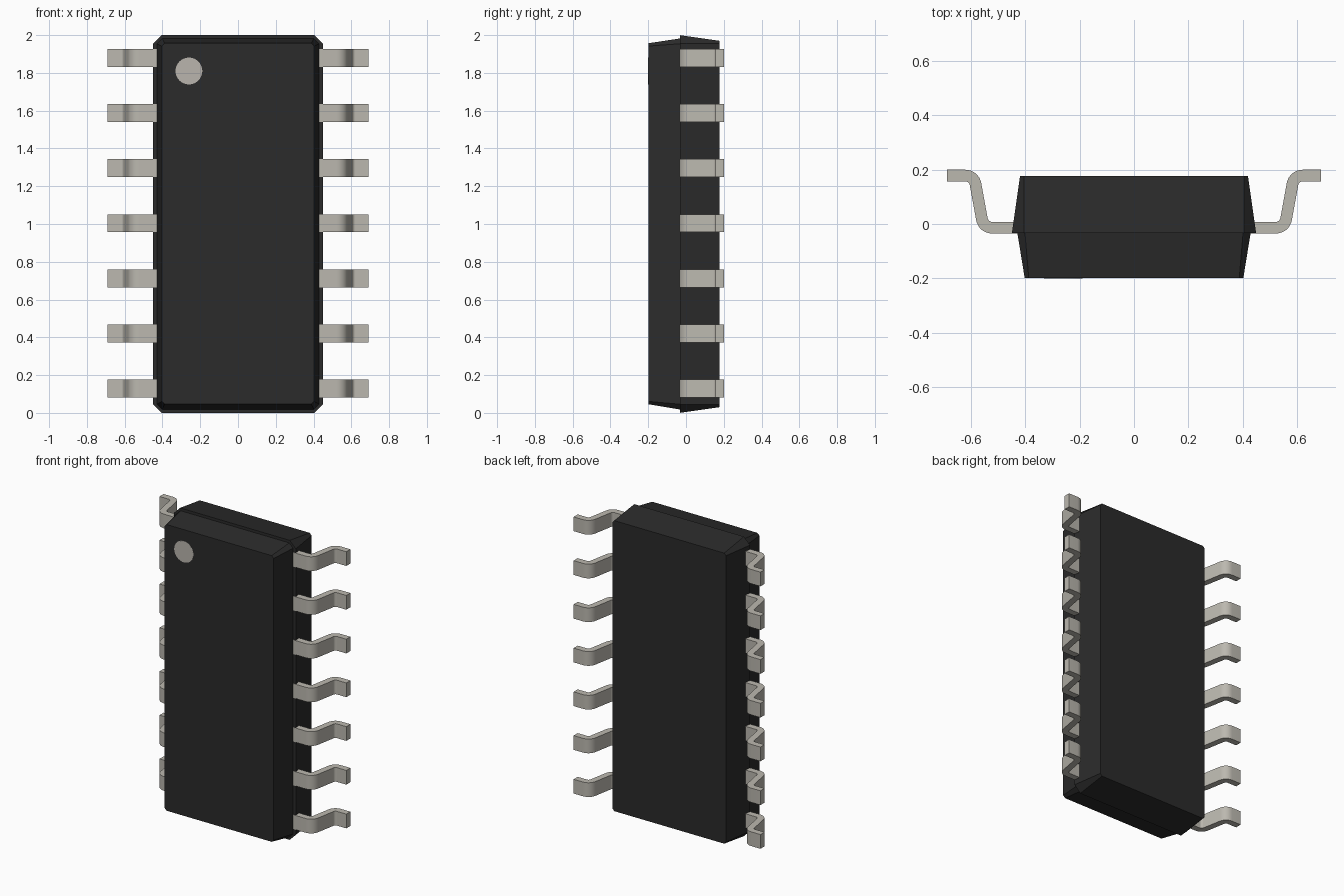
import bpy, bmesh, math
from mathutils import Vector

if "Cube" in bpy.data.objects:
    bpy.data.objects.remove(bpy.data.objects["Cube"])


def material(name, rgb):
    m = bpy.data.materials.new(name)
    m.diffuse_color = (*rgb, 1)
    m.use_nodes = True
    m.node_tree.nodes["Principled BSDF"].inputs["Base Color"].default_value = m.diffuse_color
    return m


BLACK = material("black_plastic", (0.024, 0.024, 0.024))
METAL = material("pale_metal", (0.50, 0.48, 0.43))
LABEL = material("pale_mark", (0.49, 0.46, 0.42))


def make_mesh(name, bm, mat):
    bmesh.ops.recalc_face_normals(bm, faces=bm.faces)
    me = bpy.data.meshes.new(name)
    bm.to_mesh(me)
    bm.free()
    me.materials.append(mat)
    return me


def add(name, me):
    ob = bpy.data.objects.new(name, me)
    bpy.context.collection.objects.link(ob)
    return ob


# Body: chamfered rectangles lofted from back to front, with a small ledge
def ring(bm, y, hx, z0, z1, c):
    pts = [(-hx + c, z0), (hx - c, z0), (hx, z0 + c), (hx, z1 - c),
           (hx - c, z1), (-hx + c, z1), (-hx, z1 - c), (-hx, z0 + c)]
    return [bm.verts.new((x, y, z)) for x, z in pts]


bm = bmesh.new()
rings = [ring(bm, 0.177, 0.42, 0.03, 1.97, 0.014),
         ring(bm, -0.033, 0.45, 0.0, 2.0, 0.045),
         ring(bm, -0.033, 0.43, 0.018, 1.982, 0.028),
         ring(bm, -0.199, 0.403, 0.046, 1.957, 0.015)]
for a, b in zip(rings, rings[1:]):
    for i in range(8):
        j = (i + 1) % 8
        bm.faces.new((a[i], a[j], b[j], b[i]))
bm.faces.new(rings[0])
bm.faces.new(rings[-1])
add("chip_body", make_mesh("chip_body", bm, BLACK))

# Pin one mark: thin disc on the front face
bm = bmesh.new()
bmesh.ops.create_cone(bm, cap_ends=True, segments=48, radius1=0.071,
                      radius2=0.071, depth=0.004)
dot = add("pin_one_mark", make_mesh("pin_one_mark", bm, LABEL))
dot.location = (-0.26, -0.1985, 1.81)
dot.rotation_euler.x = math.pi / 2


# Gull-wing lead: filleted centre line, offset both ways, extruded in z
def fillet(p, q, r, radius, steps=8):
    """Arc points and their left normals around corner q."""
    d1, d2 = (q - p).normalized(), (r - q).normalized()
    turn = math.atan2(d1.x * d2.y - d1.y * d2.x, d1.dot(d2))
    start = q - d1 * radius * math.tan(abs(turn) / 2)
    side = math.copysign(1, turn)
    n1 = Vector((-d1.y, d1.x))
    centre = start + n1 * side * radius
    out = []
    for i in range(steps + 1):
        a = turn * i / steps
        n = Vector((n1.x * math.cos(a) - n1.y * math.sin(a),
                    n1.x * math.sin(a) + n1.y * math.cos(a)))
        out.append((centre - n * side * radius, n))
    return out


def lead_mesh(sign):
    half, width = 0.0215, 0.095
    p = [Vector(v) for v in ((0.42, -0.0135), (0.555, -0.0135),
                             (0.59, 0.1785), (0.69, 0.1785))]
    up = Vector((0, 1))
    path = ([(p[0], up)] + fillet(p[0], p[1], p[2], 0.038)
            + fillet(p[1], p[2], p[3], 0.038) + [(p[3], up)])
    bm = bmesh.new()
    rows = []
    for c, n in path:
        row = []
        for s, z in ((-1, -1), (1, -1), (1, 1), (-1, 1)):
            q = c + n * half * s
            row.append(bm.verts.new((sign * q.x, q.y, z * width / 2)))
        rows.append(row)
    for a, b in zip(rows, rows[1:]):
        for i in range(4):
            j = (i + 1) % 4
            bm.faces.new((a[i], a[j], b[j], b[i]))
    bm.faces.new(rows[0])
    bm.faces.new(rows[-1])
    return make_mesh("lead", bm, METAL)


# Seven leads on each side
for side, sign in (("left", -1), ("right", 1)):
    me = lead_mesh(sign)
    for i in range(7):
        ob = add(f"{side}_lead_{i + 1}", me)
        ob.location.z = 1.004 + (i - 3) * 0.292
    bpy.ops.object.select_all(action="DESELECT")
    ob.select_set(True)
    bpy.context.view_layer.objects.active = ob
    bpy.ops.object.shade_smooth_by_angle(angle=math.radians(30))
